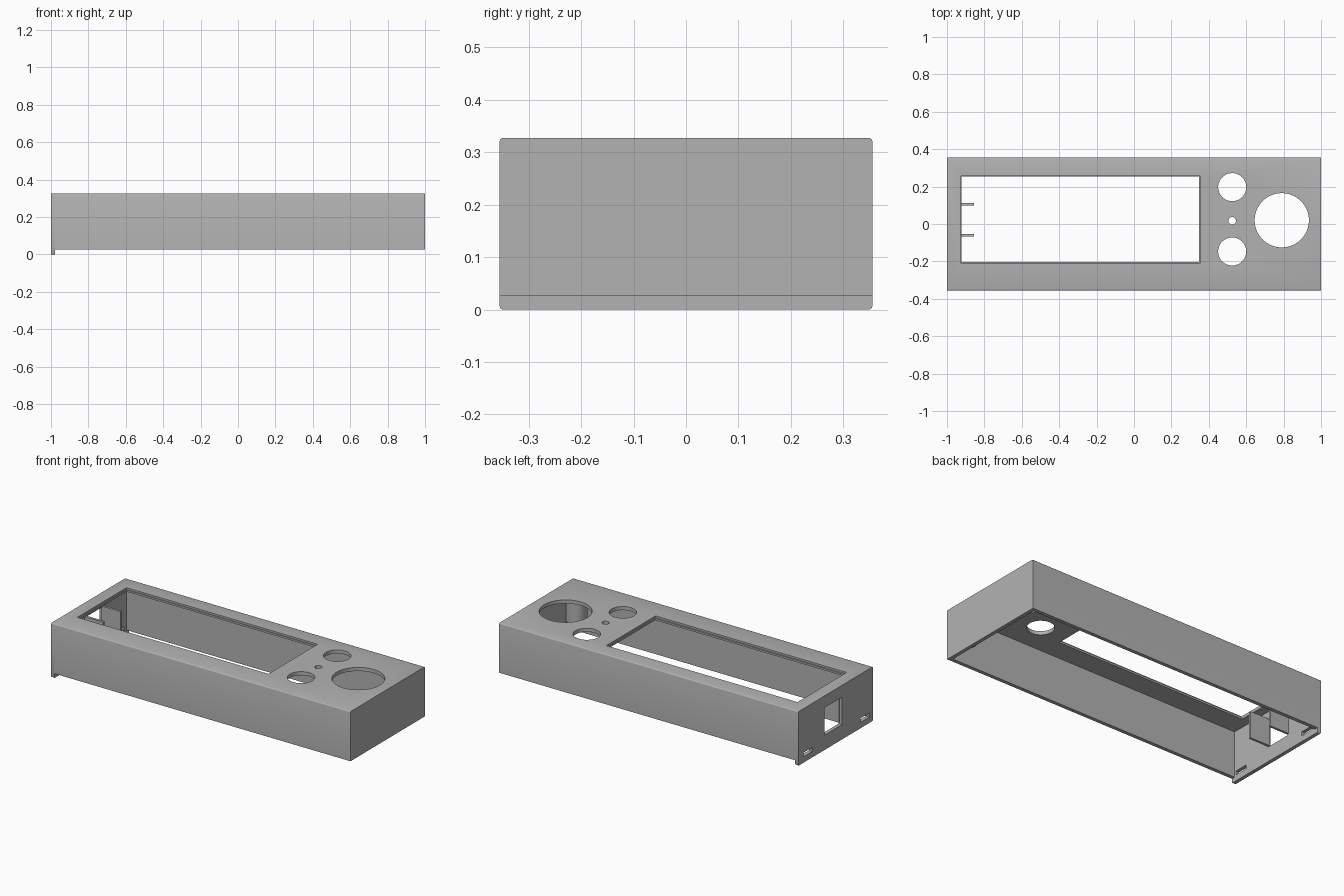
import bpy
import bmesh
from mathutils import Matrix, Vector

cube = bpy.data.objects.get("Cube")
if cube:
    bpy.data.objects.remove(cube, do_unlink=True)

grey = bpy.data.materials.new("plain grey")
grey.use_nodes = True
grey.diffuse_color = (0.45, 0.45, 0.45, 1)
grey.node_tree.nodes["Principled BSDF"].inputs["Base Color"].default_value = (0.45, 0.45, 0.45, 1)


def finish(name, bm):
    mesh = bpy.data.meshes.new(name)
    bm.to_mesh(mesh)
    bm.free()
    mesh.materials.append(grey)
    obj = bpy.data.objects.new(name, mesh)
    bpy.context.scene.collection.objects.link(obj)
    return obj


def box(name, x, y, z, round_x=0):
    """Box from (min, max) ranges, optionally rounding the edges along x."""
    bm = bmesh.new()
    bmesh.ops.create_cube(bm, size=1)
    for v in bm.verts:
        v.co = Vector([r[0] if c < 0 else r[1] for c, r in zip(v.co, (x, y, z))])
    if round_x:
        edges = [e for e in bm.edges if abs(e.verts[0].co.x - e.verts[1].co.x) > 0.1]
        bmesh.ops.bevel(bm, geom=edges, offset=round_x, segments=3, profile=0.5, affect='EDGES')
    return finish(name, bm)


def cylinder(name, x, y, radius, z, sides=64):
    bm = bmesh.new()
    bmesh.ops.create_cone(bm, cap_ends=True, segments=sides, radius1=radius, radius2=radius,
                          depth=z[1] - z[0], matrix=Matrix.Translation((x, y, sum(z) / 2)))
    return finish(name, bm)


def cut(target, cutter):
    mod = target.modifiers.new("cut", 'BOOLEAN')
    mod.operation = 'DIFFERENCE'
    mod.solver = 'EXACT'
    mod.object = cutter
    cutter.hide_render = True
    cutter.hide_viewport = True
    cutters.append(cutter)


cutters = []
HY, TOP, BASE, WALL = 0.355, 0.327, 0.027, 0.022

# Shell: rounded block, hollow and open below, with a lip under the right end
shell = box("case_shell", (-1, 1), (-HY, HY), (0, TOP), 0.006)
cut(shell, box("base_cutter", (-1 + WALL, 1.1), (-0.5, 0.5), (-0.1, BASE)))
cut(shell, box("cavity_cutter", (-1 + WALL, 1 - WALL), (-HY + WALL, HY - WALL), (-0.05, TOP - 0.022)))

# Display window with a shallow step around it
cut(shell, box("window_cutter", (-0.921, 0.348), (-0.203, 0.253), (0.2, 0.4)))
cut(shell, box("window_step_cutter", (-0.925, 0.352), (-0.212, 0.257), (TOP - 0.011, 0.4)))

# Round openings for the dial, buttons and indicator
for name, x, y, r in (("dial", 0.79, 0.02, 0.145), ("back_button", 0.525, 0.197, 0.075),
                      ("front_button", 0.525, -0.147, 0.075), ("indicator", 0.525, 0.017, 0.02)):
    cut(shell, cylinder(name + "_cutter", x, y, r, (0.25, 0.4)))

# Socket opening and two clip slots in the right end
cut(shell, box("socket_cutter", (-1.1, -0.96), (-0.06, 0.105), (0.09, 0.255)))
for y in (-0.28, 0.265):
    cut(shell, box("clip_slot_cutter", (-1.1, -0.96), (y - 0.042, y + 0.042), (0.036, 0.06)))

# Apply the cuts and remove the helpers
graph = bpy.context.evaluated_depsgraph_get()
mesh = bpy.data.meshes.new_from_object(shell.evaluated_get(graph))
shell.modifiers.clear()
shell.data = mesh
mesh.materials.clear()
mesh.materials.append(grey)
for c in cutters:
    bpy.data.objects.remove(c, do_unlink=True)

# Guide plates either side of the socket
for name, y in (("front_guide_plate", -0.06), ("back_guide_plate", 0.105)):
    box(name, (-0.985, -0.855), (y - 0.007, y + 0.007), (0.1, 0.262))

# Screw posts in the left corners
posts = [cylinder(name, 0.93, y, 0.06, (0.12, TOP - 0.015), 32)
         for name, y in (("front_screw_post", -0.285), ("back_screw_post", 0.285))]

for obj in [shell] + posts:
    bpy.ops.object.select_all(action='DESELECT')
    obj.select_set(True)
    bpy.context.view_layer.objects.active = obj
    bpy.ops.object.shade_smooth_by_angle(angle=0.6)
